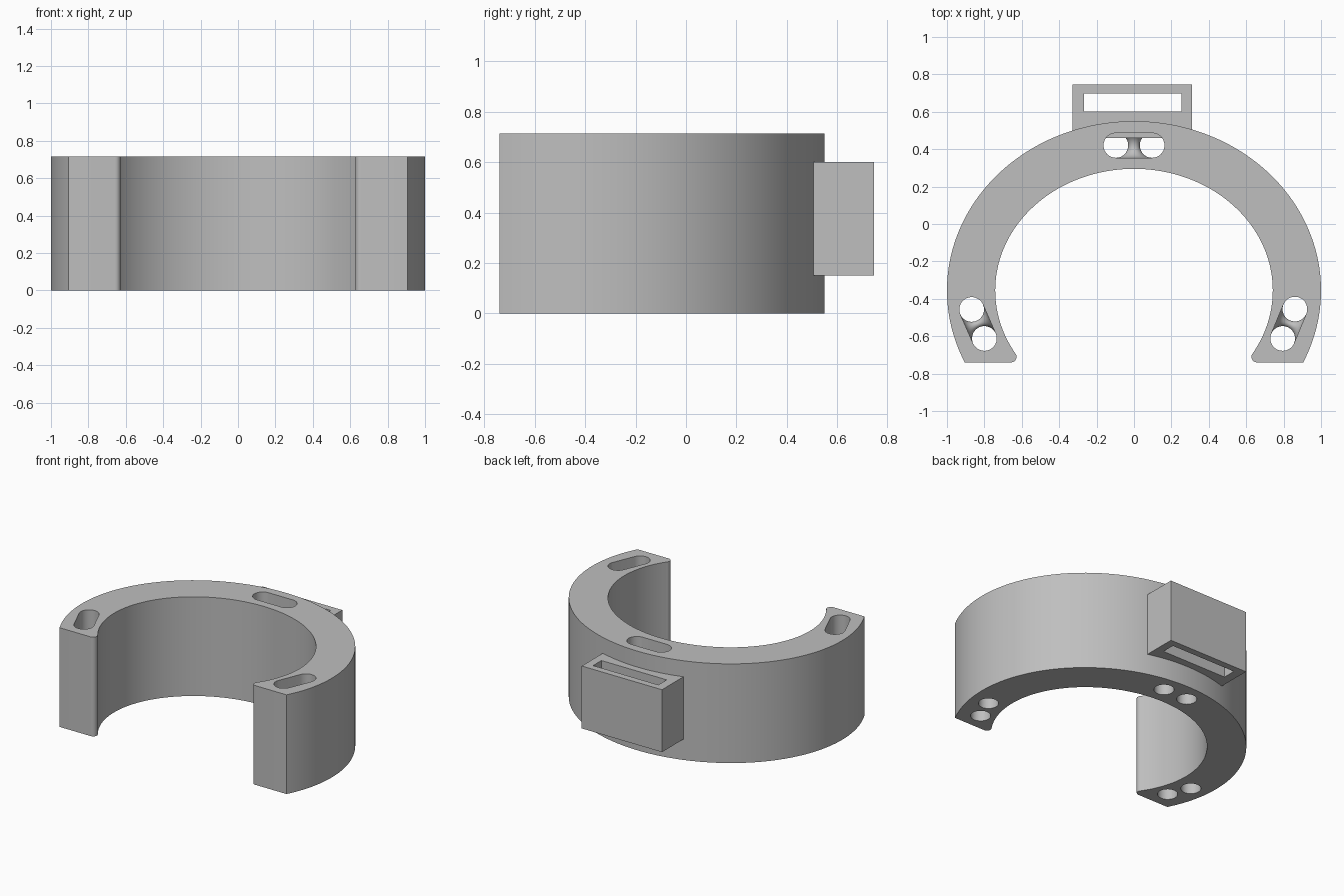
import bpy, bmesh, math
from mathutils import Vector

cube = bpy.data.objects.get("Cube")
if cube:
    bpy.data.objects.remove(cube, do_unlink=True)

grey = bpy.data.materials.new("plain grey")
grey.use_nodes = True
colour = (0.52, 0.52, 0.52, 1)
grey.diffuse_color = colour
grey.node_tree.nodes["Principled BSDF"].inputs["Base Color"].default_value = colour

HEIGHT = 0.715
HOLE_R = 0.066
RING_Y = -0.355


def finish(bm, name):
    bmesh.ops.recalc_face_normals(bm, faces=bm.faces)
    mesh = bpy.data.meshes.new(name)
    bm.to_mesh(mesh)
    bm.free()
    mesh.materials.append(grey)
    obj = bpy.data.objects.new(name, mesh)
    bpy.context.collection.objects.link(obj)
    return obj


def prism(name, outline, z0, z1):
    bm = bmesh.new()
    face = bm.faces.new([bm.verts.new((x, y, z0)) for x, y in outline])
    top = bmesh.ops.extrude_face_region(bm, geom=[face])["geom"]
    verts = [v for v in top if isinstance(v, bmesh.types.BMVert)]
    bmesh.ops.translate(bm, verts=verts, vec=(0, 0, z1 - z0))
    return finish(bm, name)


def arc(cx, cy, rx, ry, start, end, n):
    angles = [math.radians(start + (end - start) * i / n) for i in range(n + 1)]
    return [(cx + rx * math.cos(a), cy + ry * math.sin(a)) for a in angles]


def activate(obj):
    bpy.ops.object.select_all(action='DESELECT')
    obj.select_set(True)
    bpy.context.view_layer.objects.active = obj


def cut(target, cutter):
    mod = target.modifiers.new("cut", 'BOOLEAN')
    mod.operation = 'DIFFERENCE'
    mod.solver = 'EXACT'
    mod.object = cutter
    activate(target)
    bpy.ops.object.modifier_apply(modifier=mod.name)
    bpy.data.objects.remove(cutter, do_unlink=True)


def smooth(obj):
    activate(obj)
    bpy.ops.object.shade_smooth_by_angle(angle=math.radians(30))


# Open oval ring with flat front ends and rounded inner lips
end = math.degrees(math.asin(0.385 / 0.905))
lip = math.degrees(math.asin(0.33 / 0.65))
outline = arc(0, RING_Y, 1, 0.905, -end, 180 + end, 120)
outline += arc(-0.658, -0.71, 0.03, 0.03, -90, 45, 10)
outline += arc(0, RING_Y, 0.742, 0.65, 180 + lip, -lip, 110)
outline += arc(0.658, -0.71, 0.03, 0.03, 135, 270, 10)
ring = prism("ring_body", outline, 0, HEIGHT)


def tie_slot(name, a, b):
    """Rounded slot through the ring, with a saddle web leaving two holes."""
    a, b = Vector(a), Vector(b)
    mid, half = (a + b) / 2, (b - a).length / 2
    along = (b - a).normalized()
    across = Vector((-along.y, along.x))

    def place(u, v):
        return mid + along * u + across * v

    shape = arc(half, 0, HOLE_R, HOLE_R, -90, 90, 24)
    shape += arc(-half, 0, HOLE_R, HOLE_R, 90, 270, 24)
    cut(ring, prism("slot_cutter", [place(u, v) for u, v in shape], -0.1, HEIGHT + 0.1))

    # Web: each cross-section is an arch, narrowest in the middle
    bm = bmesh.new()
    spring = 0.6 - half
    loops = []
    for i in range(25):
        t = math.pi * i / 24
        v = -HOLE_R * math.cos(t)
        rho = half - HOLE_R * math.sin(t)
        profile = [(rho, 0)] + arc(0, spring, rho, rho, 0, 180, 20) + [(-rho, 0)]
        loops.append([bm.verts.new((*place(u, v), z)) for u, z in profile])
    n = len(loops[0])
    for p, q in zip(loops, loops[1:]):
        for j in range(n):
            k = (j + 1) % n
            bm.faces.new((p[j], p[k], q[k], q[j]))
    bm.faces.new(loops[0])
    bm.faces.new(loops[-1])
    smooth(finish(bm, name))


tie_slot("back_slot_web", (-0.097, 0.42), (0.097, 0.42))
tie_slot("left_slot_web", (0.86, -0.455), (0.795, -0.612))
tie_slot("right_slot_web", (-0.868, -0.457), (-0.8, -0.612))
smooth(ring)


# Strap loop on the back
def rectangle(x0, x1, y0, y1):
    return [(x0, y0), (x1, y0), (x1, y1), (x0, y1)]


loop = prism("strap_loop", rectangle(-0.33, 0.31, 0.46, 0.745), 0.15, 0.6)
cut(loop, prism("loop_cutter", rectangle(-0.267, 0.253, 0.602, 0.697), 0, 0.8))
